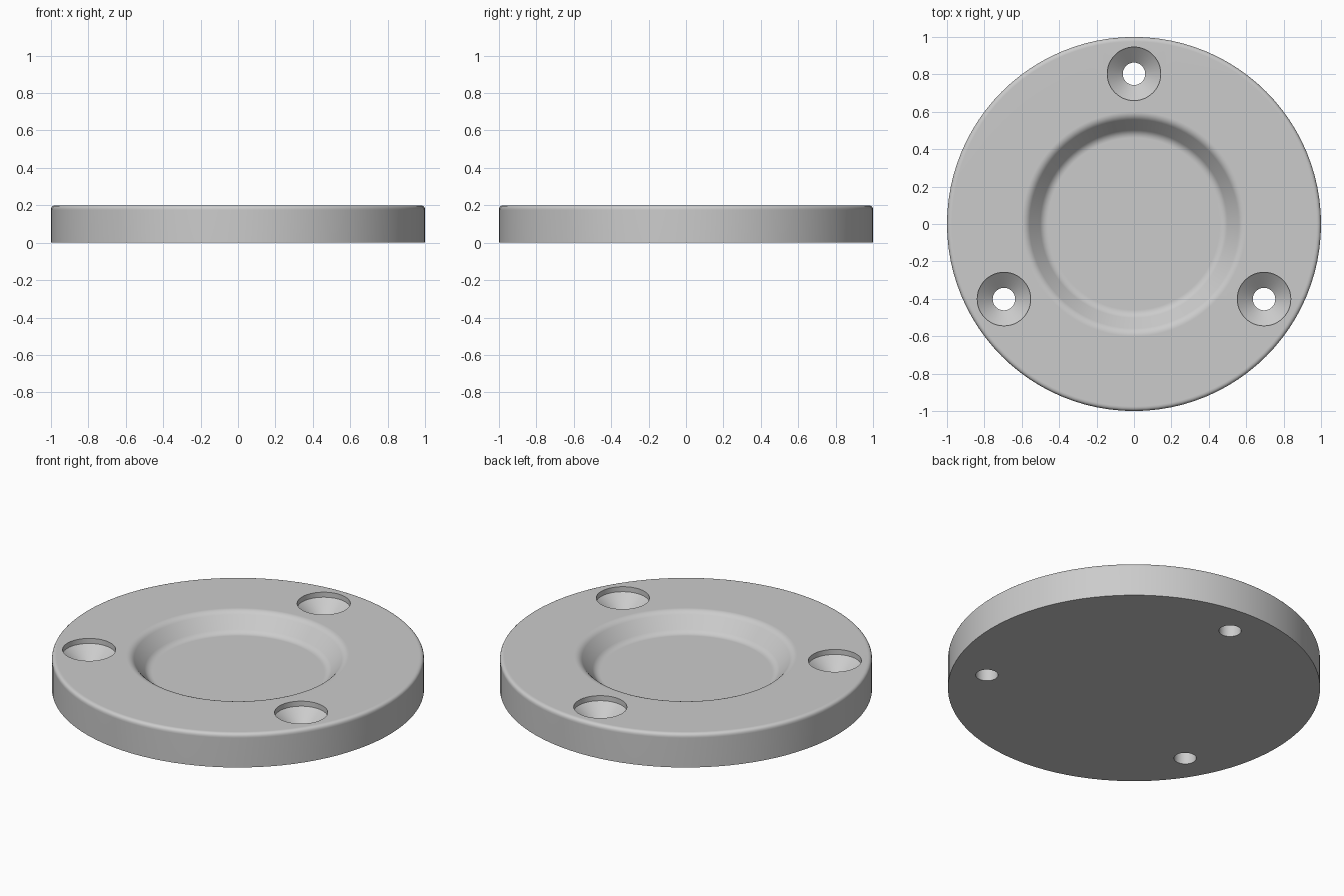
import bpy, bmesh, math
from mathutils import Vector

cube = bpy.data.objects.get("Cube")
if cube:
    bpy.data.objects.remove(cube, do_unlink=True)

grey = bpy.data.materials.new("light grey")
grey.use_nodes = True
grey.diffuse_color = (0.6, 0.6, 0.6, 1)
grey.node_tree.nodes["Principled BSDF"].inputs["Base Color"].default_value = grey.diffuse_color


def fillet(before, corner, after, size, steps=5):
    """Round a profile corner with a quadratic arc of the given setback."""
    c = Vector(corner)
    a = c + (Vector(before) - c).normalized() * size
    b = c + (Vector(after) - c).normalized() * size
    ts = [i / steps for i in range(steps + 1)]
    return [a * (1 - t) ** 2 + c * 2 * t * (1 - t) + b * t * t for t in ts]


def lathe(name, profile, segments):
    """Revolve (radius, z) points around z and close both ends."""
    bm = bmesh.new()
    rings = []
    for r, z in profile:
        rings.append([bm.verts.new((r * math.cos(a), r * math.sin(a), z))
                      for a in (math.tau * i / segments for i in range(segments))])
    for low, high in zip(rings, rings[1:]):
        for i in range(segments):
            j = (i + 1) % segments
            bm.faces.new((low[i], low[j], high[j], high[i]))
    bm.faces.new(rings[0])
    bm.faces.new(rings[-1])
    bmesh.ops.recalc_face_normals(bm, faces=bm.faces)
    mesh = bpy.data.meshes.new(name)
    bm.to_mesh(mesh)
    bm.free()
    mesh.materials.append(grey)
    obj = bpy.data.objects.new(name, mesh)
    bpy.context.collection.objects.link(obj)
    return obj


# Round plate with a softened rim and a dished centre
height, floor = 0.2, 0.1
base, rim = (1, 0), (1, height)
lip, foot, centre = (0.575, height), (0.485, floor), (0, floor)
profile = [base]
profile += fillet(base, rim, lip, 0.025)
profile += fillet(rim, lip, foot, 0.025)
profile += fillet(lip, foot, centre, 0.025)
plate = lathe("flange_plate", profile, 96)

# Three countersunk screw holes
bpy.context.view_layer.objects.active = plate
plate.select_set(True)
hole = [(0.06, -0.1), (0.06, 0.1), (0.143, 0.17), (0.143, 0.3)]
for i in range(3):
    angle = math.radians(90 + 120 * i)
    cutter = lathe("screw_hole_cutter", hole, 48)
    cutter.location = (0.803 * math.cos(angle), 0.803 * math.sin(angle), 0)
    cutter.hide_render = True
    cut = plate.modifiers.new("screw hole", 'BOOLEAN')
    cut.operation = 'DIFFERENCE'
    cut.solver = 'EXACT'
    cut.object = cutter
    bpy.ops.object.modifier_apply(modifier=cut.name)
    bpy.data.objects.remove(cutter, do_unlink=True)

# Smooth curves, clean flats
bpy.ops.object.shade_smooth_by_angle(angle=math.radians(30))
weighted = plate.modifiers.new("clean flats", 'WEIGHTED_NORMAL')
weighted.keep_sharp = True
